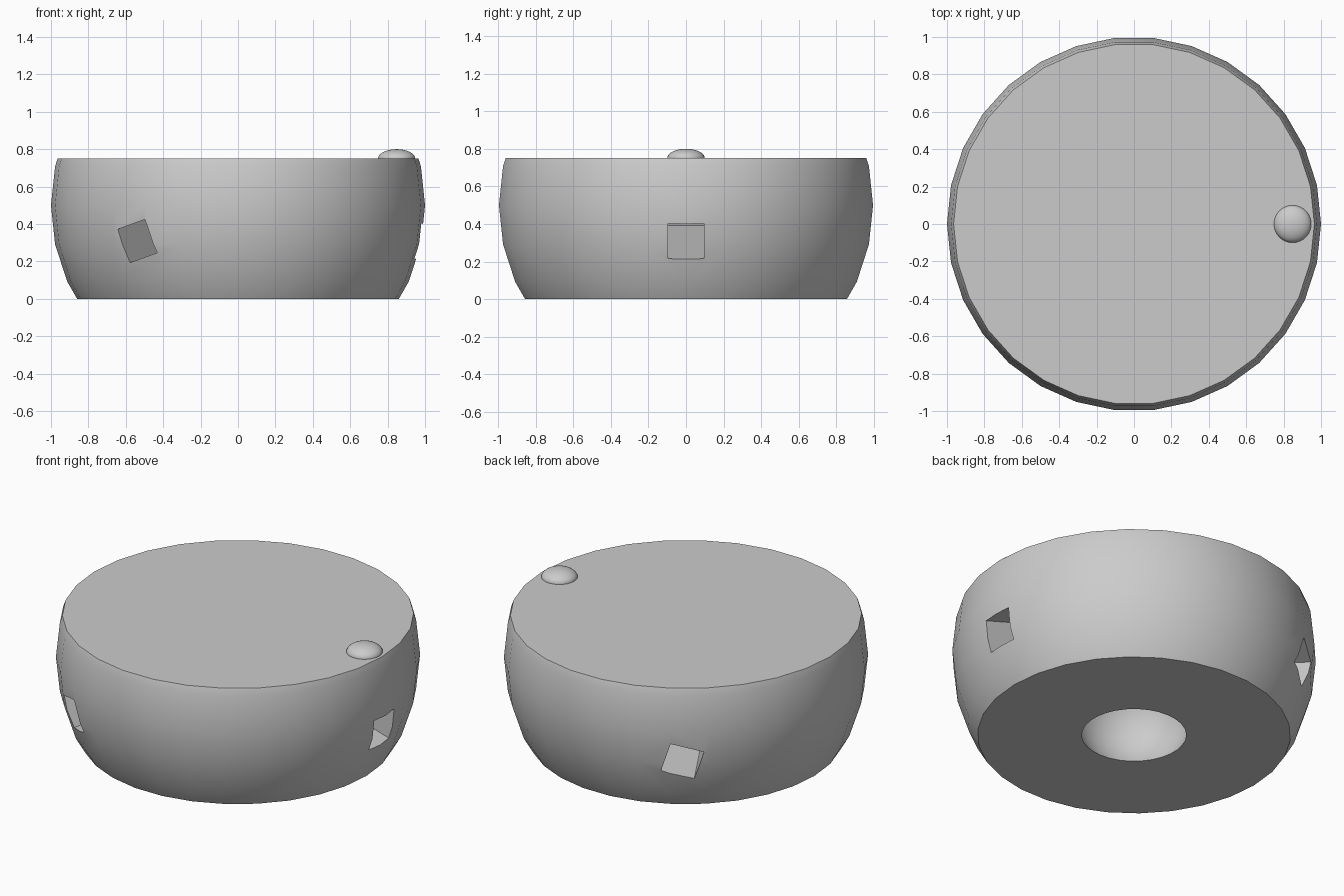
import bpy, bmesh, math
from mathutils import Matrix, Vector

cube = bpy.data.objects.get("Cube")
if cube:
    bpy.data.objects.remove(cube)

SEGMENTS = 30
CENTRE_Z = 0.5

grey = bpy.data.materials.new("light_grey")
grey.use_nodes = True
colour = (0.6, 0.6, 0.6, 1)
grey.diffuse_color = colour
grey.node_tree.nodes["Principled BSDF"].inputs["Base Color"].default_value = colour


def add_object(name, bm):
    bmesh.ops.recalc_face_normals(bm, faces=bm.faces)
    mesh = bpy.data.meshes.new(name)
    bm.to_mesh(mesh)
    bm.free()
    mesh.materials.append(grey)
    obj = bpy.data.objects.new(name, mesh)
    bpy.context.collection.objects.link(obj)
    return obj


def ball(name, location, radius, flatten=1.0):
    bm = bmesh.new()
    bmesh.ops.create_uvsphere(bm, u_segments=SEGMENTS, v_segments=16, radius=radius)
    bmesh.ops.transform(bm, verts=bm.verts,
                        matrix=Matrix.Translation(location) @ Matrix.Diagonal((1, 1, flatten, 1)))
    return add_object(name, bm)


def apply_cut(target, cutter):
    mod = target.modifiers.new("cut", 'BOOLEAN')
    mod.operation = 'DIFFERENCE'
    mod.solver = 'EXACT'
    mod.object = cutter
    bpy.context.view_layer.objects.active = target
    bpy.ops.object.modifier_apply(modifier=mod.name)
    bpy.data.objects.remove(cutter)


# Body: a faceted ball with the top and bottom sliced off flat
profile = [(0.86, 0.0)]
for degrees in (-24, -12, 0, 12):
    a = math.radians(degrees)
    profile.append((math.cos(a), CENTRE_Z + math.sin(a)))
profile.append((0.9645, 0.75))

bm = bmesh.new()
rings = []
for r, z in profile:
    rings.append([bm.verts.new((r * math.cos(math.tau * i / SEGMENTS),
                                r * math.sin(math.tau * i / SEGMENTS), z))
                  for i in range(SEGMENTS)])
for low, high in zip(rings, rings[1:]):
    for i in range(SEGMENTS):
        j = (i + 1) % SEGMENTS
        bm.faces.new((low[i], low[j], high[j], high[i]))
bm.faces.new(rings[0])
bm.faces.new(rings[-1])
body = add_object("body", bm)

# Round hollow in the underside
apply_cut(body, ball("underside_hollow", (0, 0, 1 / 6), 1 / 3))

# Three slanted square channels in the side wall
SIZE, DEPTH = 0.19, 0.6
channels = [((0.97, 0, 0.307), 0, 17),
            ((-0.543, -0.812, 0.307), 240, -20),
            ((-0.543, 0.812, 0.307), 120, -20)]
for mouth, turn, tilt in channels:
    bm = bmesh.new()
    bmesh.ops.create_cube(bm, size=1)
    length = DEPTH + 0.3
    slide = Matrix.Translation(((0.3 - DEPTH) / 2, 0, 0)) @ Matrix.Diagonal((length, SIZE, SIZE, 1))
    aim = Matrix.Rotation(math.radians(tilt), 4, 'Y') @ Matrix.Rotation(math.radians(turn), 4, 'Z')
    bmesh.ops.transform(bm, verts=bm.verts, matrix=Matrix.Translation(mouth) @ aim @ slide)
    apply_cut(body, add_object("channel_cutter", bm))

# Flattened knob near the edge of the top
knob = ball("top_knob", (0.848, 0, 0.75), 0.1, 0.5)

# Smooth curved surfaces, keep the cut edges sharp
for obj in (body, knob):
    bpy.ops.object.select_all(action='DESELECT')
    obj.select_set(True)
    bpy.context.view_layer.objects.active = obj
    bpy.ops.object.shade_smooth_by_angle(angle=math.radians(30))
